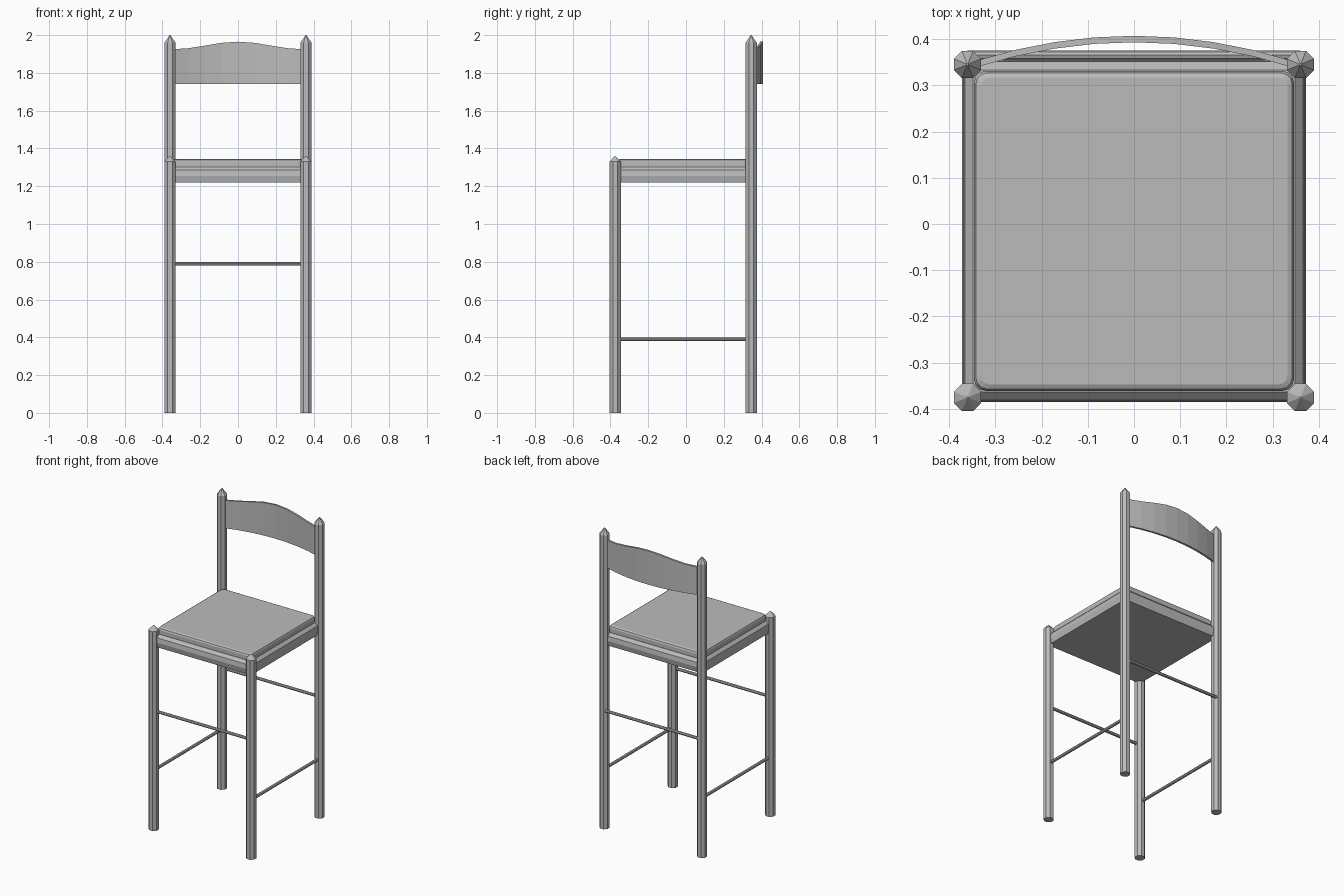
import bpy, bmesh, math
from mathutils import Vector

cube = bpy.data.objects.get("Cube")
if cube:
    bpy.data.objects.remove(cube, do_unlink=True)

grey = bpy.data.materials.new("plain grey")
grey.use_nodes = True
colour = (0.5, 0.5, 0.5, 1)
grey.diffuse_color = colour
grey.node_tree.nodes["Principled BSDF"].inputs["Base Color"].default_value = colour

MID_Y = -0.015   # middle of the leg square
HALF = 0.36      # half the distance between legs


def finish(name, bm):
    bmesh.ops.recalc_face_normals(bm, faces=bm.faces)
    mesh = bpy.data.meshes.new(name)
    bm.to_mesh(mesh)
    bm.free()
    mesh.materials.append(grey)
    obj = bpy.data.objects.new(name, mesh)
    bpy.context.collection.objects.link(obj)
    return obj


def loft(name, rings):
    """Join equal-length rings of points and cap both ends."""
    bm = bmesh.new()
    loops = [[bm.verts.new(p) for p in ring] for ring in rings]
    n = len(loops[0])
    for a, b in zip(loops, loops[1:]):
        for i in range(n):
            j = (i + 1) % n
            bm.faces.new((a[i], a[j], b[j], b[i]))
    bm.faces.new(loops[0][::-1])
    bm.faces.new(loops[-1])
    return finish(name, bm)


def leg(name, x, y, shoulder, tip):
    def ring(r, z):
        return [(x + r * math.cos(math.tau * (i + 0.5) / 8),
                 y + r * math.sin(math.tau * (i + 0.5) / 8), z) for i in range(8)]
    loft(name, [ring(0.032, 0), ring(0.032, shoulder), ring(0.002, tip)])


def rung(name, start, end):
    start, end = Vector(start), Vector(end)
    axis = end - start
    bm = bmesh.new()
    bmesh.ops.create_cone(bm, cap_ends=True, segments=8, radius1=0.01,
                          radius2=0.01, depth=axis.length)
    obj = finish(name, bm)
    obj.rotation_mode = 'QUATERNION'
    obj.rotation_quaternion = axis.to_track_quat('Z', 'Y')
    obj.location = (start + end) / 2


def rounded_square(half, radius, z):
    points = []
    for corner in range(4):
        turn = corner * math.pi / 2
        cx = math.copysign(half - radius, math.cos(turn + math.pi / 4))
        cy = math.copysign(half - radius, math.sin(turn + math.pi / 4))
        for step in range(4):
            a = turn + step * math.pi / 6
            points.append((cx + radius * math.cos(a),
                           MID_Y + cy + radius * math.sin(a), z))
    return points


# Legs with pointed tops, and the rungs between them
front_y, back_y = MID_Y - HALF, MID_Y + HALF
for side, sx in (("left", 1), ("right", -1)):
    leg("front_leg_" + side, sx * HALF, front_y, 1.33, 1.36)
    leg("back_leg_" + side, sx * HALF, back_y, 1.96, 2.0)
    rung("side_rung_" + side, (sx * 0.362, front_y, 0.39), (sx * 0.362, back_y, 0.39))
rung("front_rung", (-HALF, front_y, 0.79), (HALF, front_y, 0.79))
rung("back_rung", (-HALF, 0.365, 0.79), (HALF, 0.365, 0.79))

# Seat frame with a closed underside, and the seat pad on it
loft("seat_frame", [rounded_square(0.362, 0.01, 1.22),
                    rounded_square(0.37, 0.01, 1.255),
                    rounded_square(0.366, 0.01, 1.285),
                    rounded_square(0.348, 0.02, 1.303)])
loft("seat_pad", [rounded_square(0.346, 0.025, 1.28),
                  rounded_square(0.346, 0.025, 1.33),
                  rounded_square(0.342, 0.025, 1.34),
                  rounded_square(0.332, 0.02, 1.345)])

# Curved back panel, arched along its top
sections = []
for i in range(9):
    t = i / 4 - 1
    x = 0.345 * t
    y = 0.345 + 0.055 * (1 - t * t)
    top = 1.925 + 0.02 * (1 + math.cos(math.pi * t))
    sections.append([(x, y - 0.007, 1.74), (x, y + 0.007, 1.74),
                     (x, y + 0.007, top), (x, y - 0.007, top)])
loft("back_panel", sections)
